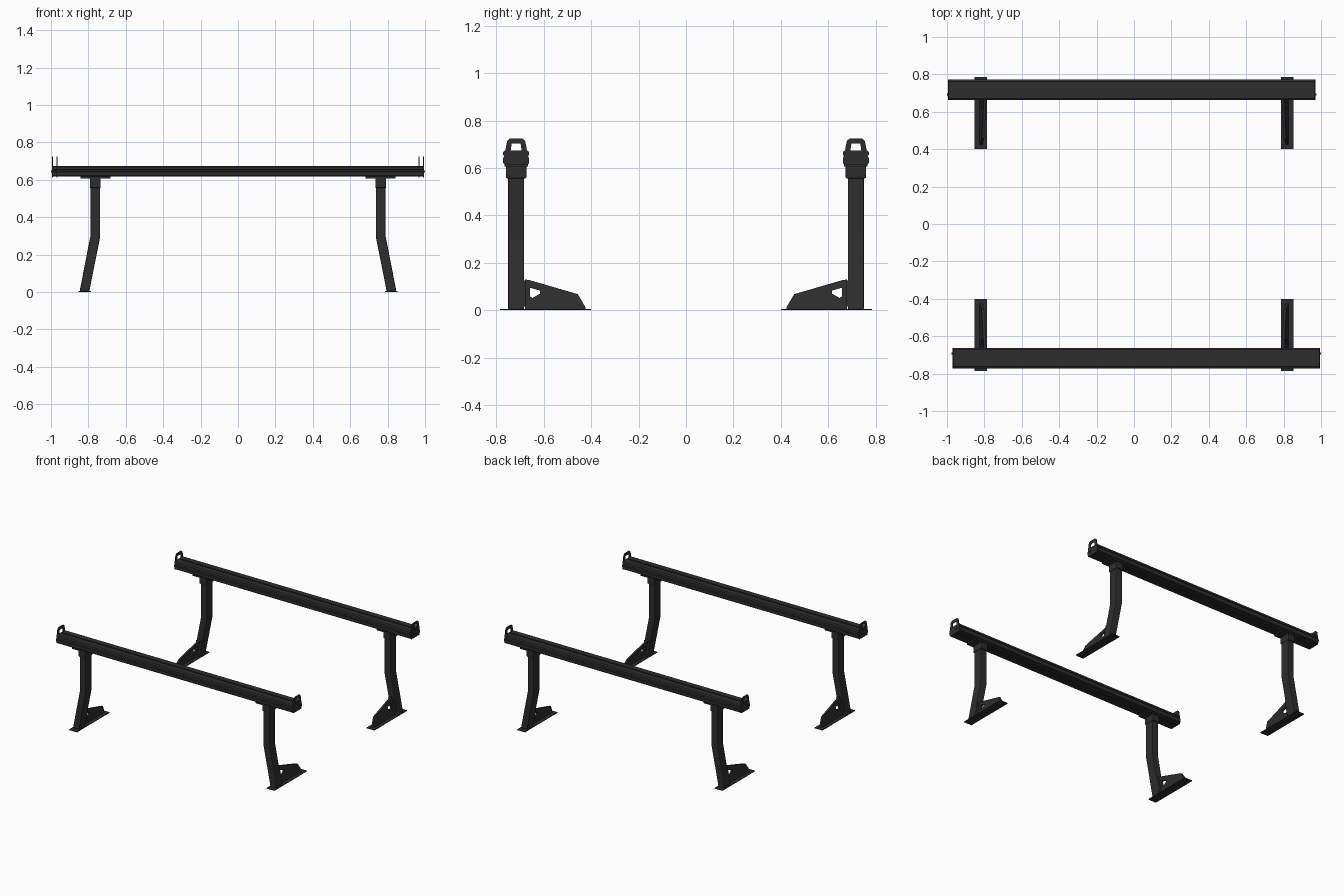
import bpy, bmesh
from mathutils import Vector

if "Cube" in bpy.data.objects:
    bpy.data.objects.remove(bpy.data.objects["Cube"])

black = bpy.data.materials.new("matte black")
black.diffuse_color = (0.027, 0.027, 0.027, 1)
black.use_nodes = True
black.node_tree.nodes["Principled BSDF"].inputs["Base Color"].default_value = black.diffuse_color


def prism(name, loops, to3d, offset, bevel=0):
    """Extrude a flat outline (first loop) with optional holes along offset."""
    bm = bmesh.new()
    edges = []
    for loop in loops:
        vs = [bm.verts.new(to3d(u, v)) for u, v in loop]
        edges += [bm.edges.new((vs[i - 1], vs[i])) for i in range(len(vs))]
    bmesh.ops.triangle_fill(bm, use_beauty=True, use_dissolve=False, edges=edges)
    ret = bmesh.ops.extrude_face_region(bm, geom=bm.faces[:])
    moved = [g for g in ret["geom"] if isinstance(g, bmesh.types.BMVert)]
    bmesh.ops.translate(bm, verts=moved, vec=Vector(offset))
    bmesh.ops.recalc_face_normals(bm, faces=bm.faces[:])
    me = bpy.data.meshes.new(name)
    bm.to_mesh(me)
    bm.free()
    me.materials.append(black)
    ob = bpy.data.objects.new(name, me)
    bpy.context.collection.objects.link(ob)
    if bevel:
        mod = ob.modifiers.new("edge", "BEVEL")
        mod.width, mod.segments, mod.limit_method = bevel, 2, "ANGLE"
    return ob


def box(name, x0, x1, y0, y1, z0, z1, bevel=0):
    rect = [(x0, y0), (x1, y0), (x1, y1), (x0, y1)]
    return prism(name, [rect], lambda u, v: (u, v, z0), (0, 0, z1 - z0), bevel)


def mirrored(half):
    return half + [(-u, v) for u, v in reversed(half)]


Y = 0.717                       # distance of each crossbar from the centre

# Extruded bar section with a top slot and side grooves
bar_section = mirrored([
    (0.005, 0.669), (0.005, 0.675), (0.046, 0.675), (0.055, 0.668),
    (0.055, 0.655), (0.050, 0.652), (0.050, 0.646), (0.055, 0.643),
    (0.055, 0.622), (0.051, 0.617), (0.012, 0.617), (0.012, 0.623)])
# End plate with a tie-down window
end_outline = mirrored([(0.046, 0.612), (0.055, 0.640), (0.050, 0.652),
                        (0.038, 0.715), (0.026, 0.725)])
end_window = mirrored([(0.023, 0.674), (0.019, 0.703)])

for label, s in (("front", -1), ("rear", 1)):
    yc = s * Y
    section = lambda x: (lambda u, v: (x, yc + u, v))
    xc = -s * 0.012             # the two bars are staggered sideways
    prism(label + "_crossbar", [bar_section], section(xc - 0.977), (1.954, 0, 0))
    for side, d in (("left", -1), ("right", 1)):
        tag = f"{label}_{side}_"
        x_end = xc + d * 0.977
        prism(tag + "end_plate", [end_outline, end_window], section(x_end), (d * 0.006, 0, 0))
        box(tag + "end_bolt", *sorted((x_end, x_end + d * 0.011)),
            yc - s * 0.025 - 0.005, yc - s * 0.025 + 0.005, 0.640, 0.650)

        # Bent upright with its top sleeve and bar clamp
        leg = [(0.795, 0.003), (0.847, 0.003), (0.789, 0.30), (0.789, 0.60),
               (0.737, 0.60), (0.737, 0.295)]
        prism(tag + "leg", [leg], lambda u, v: (d * u, yc - 0.034, v),
              (0, 0.068, 0), 0.006)
        box(tag + "sleeve", *sorted((d * 0.734, d * 0.792)), yc - 0.043, yc + 0.043,
            0.557, 0.609, 0.004)
        box(tag + "clamp_plate", *sorted((d * 0.683, d * 0.843)), yc - 0.050, yc + 0.050,
            0.606, 0.617)

        # Foot plate running toward the centre
        box(tag + "foot_plate", *sorted((d * 0.787, d * 0.853)),
            *sorted((s * 0.40, s * 0.785)), 0, 0.005)

        # Leaning gusset with a triangular opening, and its flange on the upright
        lean = lambda x, u, v: (d * (x - 0.195 * v), s * u, v)
        gusset = [(0.680, 0.004), (0.680, 0.130), (0.660, 0.127), (0.457, 0.068),
                  (0.425, 0.014), (0.425, 0.004)]
        hole = [(0.658, 0.095), (0.616, 0.083), (0.616, 0.070), (0.648, 0.052), (0.658, 0.058)]
        prism(tag + "gusset", [gusset, hole], lambda u, v: lean(0.814, u, v), (d * 0.014, 0, 0))
        flange = [(0.797, 0.015), (0.845, 0.015), (0.845, 0.125), (0.797, 0.125)]
        prism(tag + "gusset_flange", [flange], lambda u, v: lean(u, 0.677, v), (0, s * 0.008, 0))
